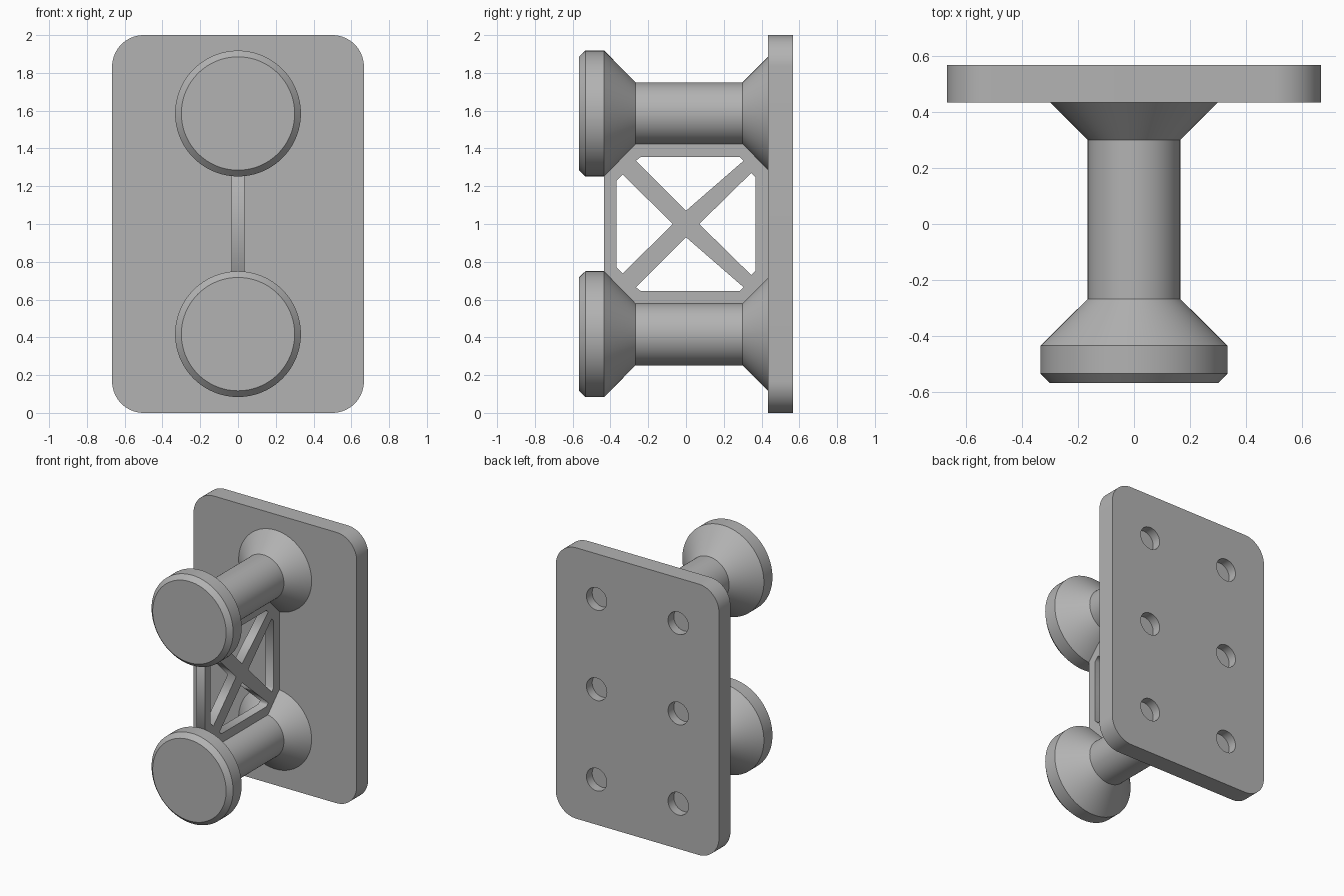
import bpy, bmesh, math
from mathutils import Matrix, Vector

cube = bpy.data.objects.get("Cube")
if cube:
    bpy.data.objects.remove(cube, do_unlink=True)

GREY = (0.45, 0.45, 0.45, 1)
grey = bpy.data.materials.new("plain grey")
grey.use_nodes = True
grey.diffuse_color = GREY
grey.node_tree.nodes["Principled BSDF"].inputs["Base Color"].default_value = GREY


def add_object(name, data):
    obj = bpy.data.objects.new(name, data)
    bpy.context.collection.objects.link(obj)
    return obj


def mesh_object(name, bm):
    bmesh.ops.recalc_face_normals(bm, faces=bm.faces)
    mesh = bpy.data.meshes.new(name)
    bm.to_mesh(mesh)
    bm.free()
    mesh.materials.append(grey)
    return add_object(name, mesh)


def select_only(obj):
    bpy.ops.object.select_all(action="DESELECT")
    obj.select_set(True)
    bpy.context.view_layer.objects.active = obj


def smooth(obj):
    select_only(obj)
    bpy.ops.object.shade_smooth_by_angle(angle=math.radians(25))


# Mounting plate with rounded corners
PLATE_FRONT, PLATE_BACK = 0.433, 0.567
bm = bmesh.new()
bmesh.ops.create_cube(bm, size=1, matrix=Matrix.Translation((0, 0.5, 1))
                      @ Matrix.Diagonal((1.333, PLATE_BACK - PLATE_FRONT, 2, 1)))
corners = [e for e in bm.edges
           if abs((e.verts[0].co - e.verts[1].co).normalized().y) > 0.9]
bmesh.ops.bevel(bm, geom=corners, offset=0.167, segments=16, profile=0.5,
                affect="EDGES")
plate = mesh_object("mounting_plate", bm)

# Six blind holes sunk halfway into the back of the plate
bm = bmesh.new()
for x in (-1 / 3, 1 / 3):
    for z in (1 / 3, 1, 5 / 3):
        bmesh.ops.create_cone(
            bm, cap_ends=True, segments=48, radius1=0.083, radius2=0.083,
            depth=0.134, matrix=Matrix.Translation((x, PLATE_BACK, z))
            @ Matrix.Rotation(math.pi / 2, 4, "X"))
cutter = mesh_object("hole_cutter", bm)
cutter.hide_render = True
cut = plate.modifiers.new("holes", "BOOLEAN")
cut.operation = "DIFFERENCE"
cut.solver = "EXACT"
cut.object = cutter
select_only(plate)
bpy.ops.object.modifier_apply(modifier=cut.name)
bpy.data.objects.remove(cutter, do_unlink=True)
smooth(plate)

# Flared pegs, turned around the y axis: (radius, y)
PEG_PROFILE = [(0, -0.567), (0.3, -0.567), (0.333, -0.533), (0.333, -0.433),
               (0.165, -0.267), (0.165, 0.3), (0.31, 0.445), (0, 0.445)]


def peg(name, z):
    bm = bmesh.new()
    points = [bm.verts.new((r, y, z)) for r, y in PEG_PROFILE]
    edges = [bm.edges.new(pair) for pair in zip(points, points[1:])]
    bmesh.ops.spin(bm, geom=points + edges, cent=(0, 0, z), axis=(0, 1, 0),
                   angle=2 * math.pi, steps=96)
    bmesh.ops.remove_doubles(bm, verts=bm.verts, dist=0.0001)
    smooth(mesh_object(name, bm))


peg("upper_peg", 1.585)
peg("lower_peg", 0.417)

# Cross-braced web between the pegs: outlines as (y, height above the middle)
outer_top = [(0.44, 0.31), (0.3, 0.44), (-0.267, 0.44), (-0.433, 0.275)]
outline = outer_top + [(y, -h) for y, h in reversed(outer_top)]
top_hole = [(0, 0.07), (0.305, 0.335), (0.285, 0.355), (-0.24, 0.355),
            (-0.265, 0.335)]
front_hole = [(-0.07, 0), (-0.335, 0.262), (-0.367, 0.23), (-0.367, -0.23),
              (-0.335, -0.262)]
back_hole = [(0.07, 0), (0.345, 0.27), (0.367, 0.248), (0.367, -0.248),
             (0.345, -0.27)]
bottom_hole = [(y, -h) for y, h in top_hole]

curve = bpy.data.curves.new("web", "CURVE")
curve.dimensions = "2D"
curve.fill_mode = "BOTH"
curve.extrude = 0.034
for loop in (outline, top_hole, front_hole, back_hole, bottom_hole):
    spline = curve.splines.new("POLY")
    spline.points.add(len(loop) - 1)
    spline.use_cyclic_u = True
    for point, (y, h) in zip(spline.points, loop):
        point.co = (y, h, 0, 1)
curve.materials.append(grey)
web = add_object("cross_braced_web", curve)
web.location = Vector((0, 0, 1))
web.rotation_euler = (math.pi / 2, 0, math.pi / 2)
select_only(web)
bpy.ops.object.convert(target="MESH")
